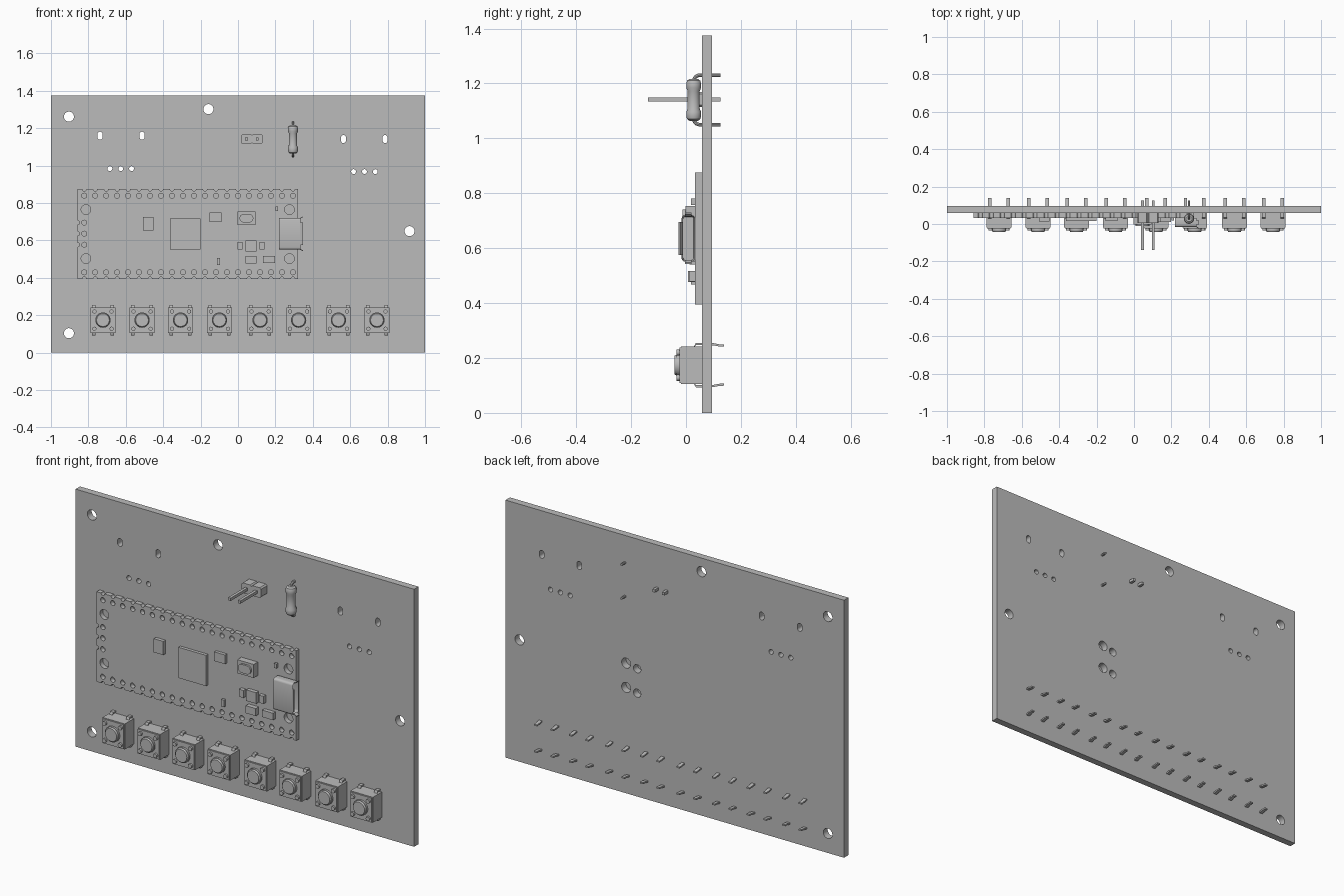
import bpy, bmesh
from math import sin, cos, pi, radians
from mathutils import Matrix, Vector

cube = bpy.data.objects.get("Cube")
if cube:
    bpy.data.objects.remove(cube, do_unlink=True)

grey = bpy.data.materials.new("plain grey")
grey.use_nodes = True
grey.diffuse_color = (0.5, 0.5, 0.5, 1)
grey.node_tree.nodes["Principled BSDF"].inputs["Base Color"].default_value = (0.5, 0.5, 0.5, 1)


def add_object(name, mesh):
    ob = bpy.data.objects.new(name, mesh)
    bpy.context.collection.objects.link(ob)
    if not mesh.materials:
        mesh.materials.append(grey)
    bpy.ops.object.select_all(action='DESELECT')
    ob.select_set(True)
    bpy.context.view_layer.objects.active = ob
    bpy.ops.object.shade_smooth_by_angle(angle=radians(35))
    return ob


def finish(bm, name):
    bmesh.ops.recalc_face_normals(bm, faces=bm.faces)
    mesh = bpy.data.meshes.new(name)
    bm.to_mesh(mesh)
    bm.free()
    return add_object(name, mesh)


def add_box(bm, x0, x1, y0, y1, z0, z1):
    m = Matrix.Translation(((x0 + x1) / 2, (y0 + y1) / 2, (z0 + z1) / 2)) @ \
        Matrix.Diagonal((x1 - x0, y1 - y0, z1 - z0, 1))
    return bmesh.ops.create_cube(bm, size=1, matrix=m)["verts"]


def add_cylinder(bm, x, z, r, y0, y1, r_front=None, n=24):
    m = Matrix.Translation((x, (y0 + y1) / 2, z)) @ Matrix.Rotation(pi / 2, 4, 'X')
    bmesh.ops.create_cone(bm, cap_ends=True, segments=n, radius1=r,
                          radius2=r_front or r, depth=y1 - y0, matrix=m)


def box(name, x0, x1, y0, y1, z0, z1):
    bm = bmesh.new()
    add_box(bm, x0, x1, y0, y1, z0, z1)
    return finish(bm, name)


def capsule(x, z, r, dx=0, dz=0, n=20):
    """Circle, or a slot when stretched by dx or dz."""
    pts = []
    for i in range(n):
        a = 2 * pi * (i + 0.5) / n
        pts.append((x + r * cos(a) + (dx if cos(a) > 0 else -dx),
                    z + r * sin(a) + (dz if sin(a) > 0 else -dz)))
    return pts


def curve_mesh(name, curve):
    temp = bpy.data.objects.new("temp", curve)
    bpy.context.collection.objects.link(temp)
    deps = bpy.context.evaluated_depsgraph_get()
    mesh = bpy.data.meshes.new_from_object(temp.evaluated_get(deps))
    bpy.data.objects.remove(temp, do_unlink=True)
    mesh.name = name
    return mesh


def slab(name, loops, y0, y1):
    """Flat plate in the xz plane: the first loop is the outline, the rest are holes."""
    curve = bpy.data.curves.new(name, 'CURVE')
    curve.dimensions = '2D'
    curve.fill_mode = 'BOTH'
    curve.extrude = (y1 - y0) / 2
    for loop in loops:
        s = curve.splines.new('POLY')
        s.points.add(len(loop) - 1)
        for p, (x, z) in zip(s.points, loop):
            p.co = (x, z, 0, 1)
        s.use_cyclic_u = True
    mesh = curve_mesh(name, curve)
    mesh.transform(Matrix.Translation((0, (y0 + y1) / 2, 0)) @ Matrix.Rotation(pi / 2, 4, 'X'))
    bm = bmesh.new()
    bm.from_mesh(mesh)
    bmesh.ops.remove_doubles(bm, verts=bm.verts, dist=0.0002)
    return finish(bm, name)


def wire(name, pts, r):
    curve = bpy.data.curves.new(name, 'CURVE')
    curve.dimensions = '3D'
    curve.bevel_depth = r
    curve.bevel_resolution = 2
    curve.use_fill_caps = True
    s = curve.splines.new('POLY')
    s.points.add(len(pts) - 1)
    for p, co in zip(s.points, pts):
        p.co = (*co, 1)
    return add_object(name, curve_mesh(name, curve))


# Main board with mounting holes, slots and small through holes
FRONT, BACK = 0.058, 0.095
holes = [capsule(x, z, 0.027) for x, z in
         ((-0.904, 1.262), (-0.158, 1.302), (0.917, 0.65), (-0.904, 0.104))]
holes += [capsule(x, z, 0.0135, dz=0.008) for x, z in
          ((-0.738, 1.16), (-0.513, 1.16), (0.564, 1.142), (0.786, 1.142))]
for cx, z in ((-0.627, 0.984), (0.676, 0.968)):
    holes += [capsule(cx + i * 0.058, z, 0.013) for i in (-1, 0, 1)]
for x, z, r in ((0.287, 0.63, 0.027), (0.222, 0.617, 0.022)):
    holes += [capsule(x, z + s * 0.065, r) for s in (-1, 1)]
slab("main_board", [[(-1, 0), (1, 0), (1, 1.375), (-1, 1.375)]] + holes, FRONT, BACK)

# Controller board with scalloped edges
X0, X1, Z0, Z1, TOP = -0.858, 0.321, 0.394, 0.875, 0.033
pin_x = [-0.822 + i * 0.0587 for i in range(20)]
pin_z = [0.577, 0.636, 0.695]


def notch(x, z, start):
    """Half circle bitten into an edge, walked clockwise from the start angle."""
    return [(x + 0.011 * cos(start - i * pi / 6), z + 0.011 * sin(start - i * pi / 6))
            for i in range(7)]


outline = [(X0, Z0)]
for x in pin_x:
    outline += notch(x, Z0, pi)
outline += [(X1, Z0), (X1, Z1)]
for x in reversed(pin_x):
    outline += notch(x, Z1, 0)
outline.append((X0, Z1))
for z in reversed(pin_z):
    outline += notch(X0, z, pi / 2)
holes = [capsule(x, z, 0.0135, n=14) for x in pin_x for z in (0.43, 0.839)]
holes += [capsule(-0.822, z, 0.0135, n=14) for z in pin_z]
holes += [capsule(x, z, 0.026) for x in (-0.813, 0.275) for z in (0.503, 0.765)]
slab("controller_board", [outline] + holes, TOP, FRONT)

# Chips: left, right, bottom, top, front depth
chips = {
    "memory_chip": (-0.508, -0.452, 0.652, 0.725, 0.014),
    "processor_chip": (-0.364, -0.2, 0.553, 0.717, 0.016),
    "crystal": (-0.152, -0.088, 0.70, 0.749, 0.016),
    "capacitor_left": (-0.003, 0.024, 0.551, 0.591, 0.012),
    "regulator_chip": (0.04, 0.099, 0.54, 0.599, 0.012),
    "capacitor_right": (0.115, 0.142, 0.551, 0.591, 0.012),
    "inductor": (0.04, 0.099, 0.476, 0.516, 0.008),
    "diode": (0.134, 0.198, 0.479, 0.516, 0.012),
    "small_resistor": (-0.112, -0.096, 0.468, 0.505, 0.018),
    "indicator_lamp": (0.2, 0.214, 0.757, 0.781, 0.018),
    "reset_switch_body": (-0.003, 0.094, 0.682, 0.754, -0.002),
}
for name, (x0, x1, z0, z1, y) in chips.items():
    box(name, x0, x1, y, TOP, z0, z1)
slab("reset_switch_cap", [capsule(0.045, 0.719, 0.023, dx=0.014)], -0.012, -0.002)

# Connector shell with a hollow mouth and flared lips
bm = bmesh.new()
add_box(bm, 0.219, 0.335, -0.016, TOP, 0.551, 0.72)
long_edges = [e for e in bm.edges if abs(e.verts[0].co.x - e.verts[1].co.x) > 0.05]
bmesh.ops.bevel(bm, geom=long_edges, offset=0.012, segments=3, affect='EDGES', profile=0.5)
mouth = max(bm.faces, key=lambda f: f.calc_center_median().x)
bmesh.ops.inset_region(bm, faces=[mouth], thickness=0.006)
bmesh.ops.translate(bm, verts=mouth.verts, vec=(-0.08, 0, 0))
finish(bm, "connector_shell")
bm = bmesh.new()
for x0, x1, y0, y1, z0, z1, push in (
        (0.331, 0.348, -0.016, -0.011, 0.575, 0.696, Vector((0, -0.011, 0))),
        (0.331, 0.348, -0.003, 0.02, 0.551, 0.556, Vector((0, 0, -0.009))),
        (0.331, 0.348, -0.003, 0.02, 0.715, 0.72, Vector((0, 0, 0.009)))):
    for v in add_box(bm, x0, x1, y0, y1, z0, z1):
        if v.co.x > 0.34:
            v.co += push
finish(bm, "connector_lips")

# Push buttons: one mesh shared by the row
bm = bmesh.new()
add_box(bm, -0.066, 0.066, -0.018, FRONT, -0.068, 0.068)
add_box(bm, -0.063, 0.063, -0.024, -0.018, -0.065, 0.065)
add_cylinder(bm, 0, 0, 0.041, -0.034, -0.024, n=32)
add_cylinder(bm, 0, 0, 0.038, -0.042, -0.034, 0.034, n=32)
leg = [(0.03, 0.066), (0.036, 0.077), (0.06, 0.077), (0.1, 0.076), (0.12, 0.072), (0.138, 0.071)]
for sx in (-1, 1):
    for sz in (-1, 1):
        add_cylinder(bm, sx * 0.046, sz * 0.046, 0.011, -0.034, -0.024, n=16)
        rings = [[bm.verts.new((sx * 0.049 + dx, y, sz * (z + dz)))
                  for dx, dz in ((-0.009, -0.004), (0.009, -0.004), (0.009, 0.004), (-0.009, 0.004))]
                 for y, z in leg]
        for a, b in zip(rings, rings[1:]):
            for i in range(4):
                bm.faces.new((a[i], a[i - 1], b[i - 1], b[i]))
        bm.faces.new(rings[0])
        bm.faces.new(rings[-1])
button = finish(bm, "push_button_1")
button.location = (-0.722, 0, 0.174)
for i, x in enumerate((-0.513, -0.307, -0.099, 0.118, 0.324, 0.537, 0.743)):
    add_object(f"push_button_{i + 2}", button.data).location = (x, 0, 0.174)

# Two pin header with chamfered blocks
for i, x in enumerate((0.046, 0.103)):
    w, h, c = 0.0285, 0.027, 0.007
    block = [(-w, -h + c), (-w + c, -h), (w - c, -h), (w, -h + c),
             (w, h - c), (w - c, h), (-w + c, h), (-w, h - c)]
    slab(f"header_block_{i + 1}", [[(x + a, 1.142 + b) for a, b in block]], 0.005, FRONT)
    box(f"header_pin_{i + 1}", x - 0.0075, x + 0.0075, -0.138, 0.126, 1.1345, 1.1495)

# Resistor: lathed body with bent wire leads
RX, RY, RZ = 0.294, 0.028, 1.14
bm = bmesh.new()
half = [(0.0, 0.076), (0.016, 0.076), (0.024, 0.07), (0.027, 0.06), (0.027, 0.044), (0.022, 0.032)]
profile = half + [(r, -h) for r, h in reversed(half)]
verts = [bm.verts.new((RX + r, RY, RZ + h)) for r, h in profile]
edges = [bm.edges.new(p) for p in zip(verts, verts[1:])]
bmesh.ops.spin(bm, geom=verts + edges, cent=(RX, RY, RZ), axis=(0, 0, 1), angle=2 * pi, steps=24)
bmesh.ops.remove_doubles(bm, verts=bm.verts, dist=0.0005)
finish(bm, "resistor_body")
for side, name in ((1, "upper"), (-1, "lower")):
    bend = [(RX, RY + 0.022 * (1 - cos(a)), RZ + side * (0.068 + 0.022 * sin(a)))
            for a in (i * pi / 12 for i in range(7))]
    wire(f"resistor_lead_{name}", [(RX, RY, RZ + side * 0.06)] + bend + [(RX, 0.126, RZ + side * 0.09)], 0.0065)
